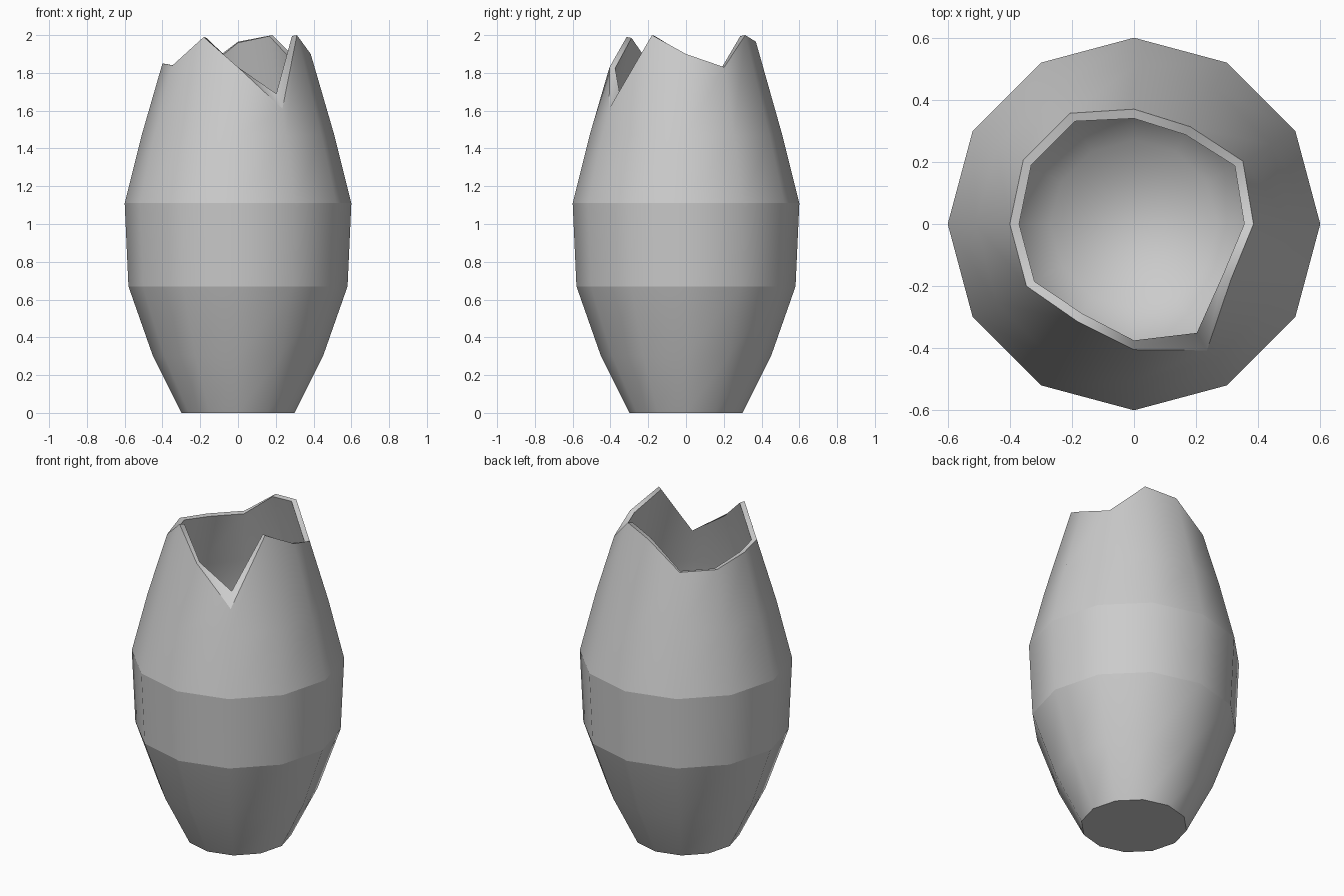
import bpy, bmesh, math

if "Cube" in bpy.data.objects:
    bpy.data.objects.remove(bpy.data.objects["Cube"])

SIDES = 12
WALL = 0.03
# outer profile (radius, height) below the broken rim
OUTER = [(0.30, 0.0), (0.45, 0.30), (0.58, 0.67), (0.60, 1.11), (0.51, 1.47)]
# broken rim (radius, height) for each side, starting at +x
RIM = [(0.385, 1.90), (0.405, 1.83), (0.362, 2.0), (0.37, 1.965),
       (0.412, 1.81), (0.412, 1.81), (0.40, 1.85), (0.40, 1.84),
       (0.363, 1.99), (0.405, 1.83), (0.47, 1.61), (0.36, 2.0)]
NOTCH = 10

bm = bmesh.new()


def ring(points):
    """One vertex per side from (radius, height) pairs."""
    out = []
    for i, (r, z) in enumerate(points):
        a = math.tau * i / SIDES
        out.append(bm.verts.new((r * math.cos(a), r * math.sin(a), z)))
    return out


# outer wall, rim, then the inner wall back down to the floor
rings = [ring([p] * SIDES) for p in OUTER]
rings.append(ring(RIM))
inner_rim = [(r - WALL, z - 0.005) for r, z in RIM]
inner_rim[NOTCH] = (0.405, 1.69)
rings.append(ring(inner_rim))
for k, (r, z) in enumerate(reversed(OUTER)):
    rings.append(ring([(r - WALL, max(z, WALL))] * SIDES))

for a, b in zip(rings, rings[1:]):
    for i in range(SIDES):
        j = (i + 1) % SIDES
        bm.faces.new((a[i], a[j], b[j], b[i]))

# base and inside floor
bm.faces.new(list(reversed(rings[0])))
bm.faces.new(rings[-1])
for f in bm.faces:
    f.smooth = True

# crisp edges at the base, both sides of the middle band, and the rim
for k in (0, 2, 3, 5, 6):
    for i in range(SIDES):
        e = bm.edges.get((rings[k][i], rings[k][(i + 1) % SIDES]))
        e.smooth = False

bmesh.ops.recalc_face_normals(bm, faces=bm.faces[:])
mesh = bpy.data.meshes.new("broken_pot")
bm.to_mesh(mesh)
bm.free()
pot = bpy.data.objects.new("broken_pot", mesh)
bpy.context.collection.objects.link(pot)
